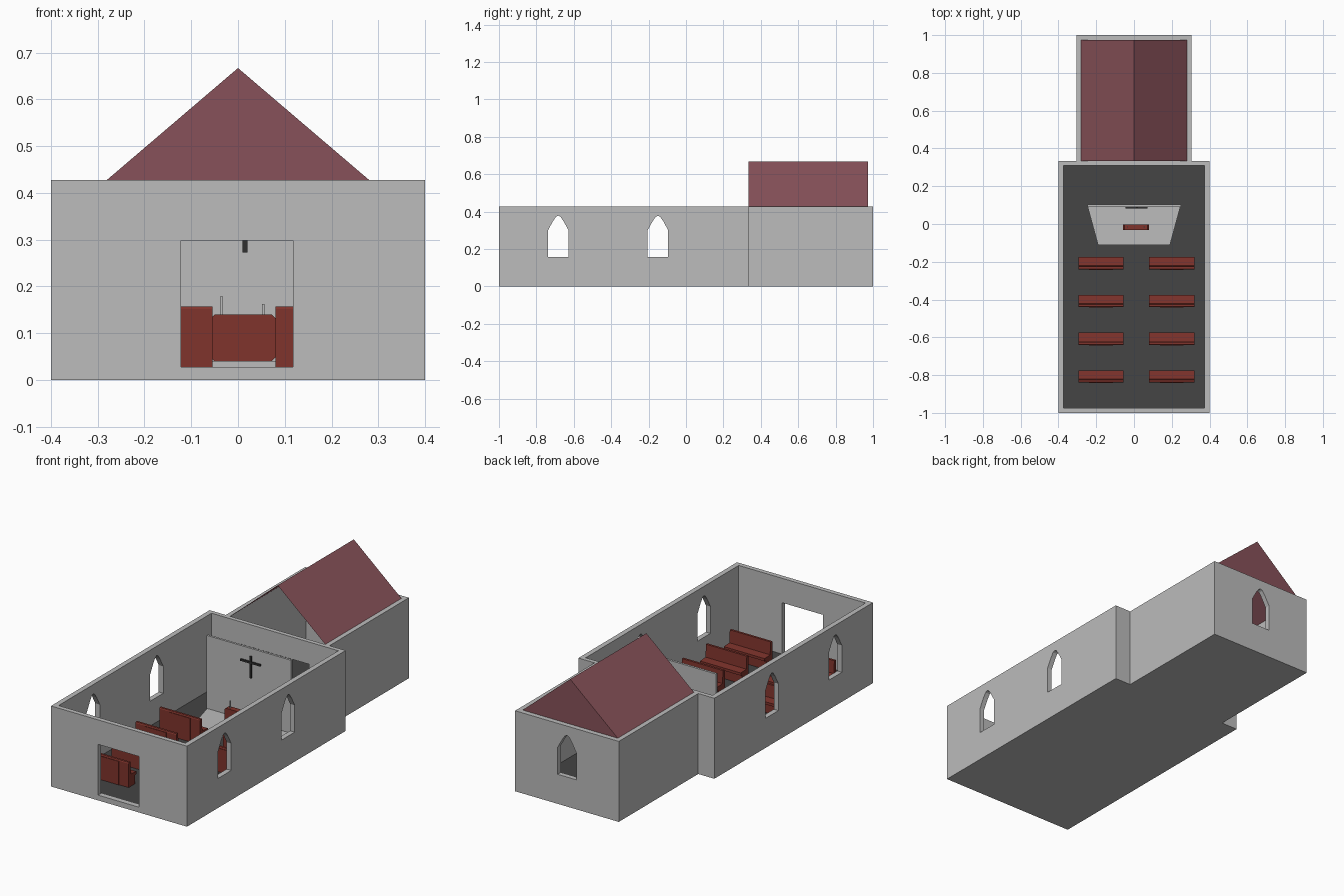
import bpy, bmesh
from mathutils import Vector

if "Cube" in bpy.data.objects:
    bpy.data.objects.remove(bpy.data.objects["Cube"])


def material(name, rgb):
    m = bpy.data.materials.new(name)
    m.diffuse_color = (*rgb, 1)
    m.use_nodes = True
    m.node_tree.nodes["Principled BSDF"].inputs["Base Color"].default_value = m.diffuse_color
    return m


STONE = material("grey stone", (0.502, 0.502, 0.502))
FLOOR = material("dark floor", (0.058, 0.058, 0.058))
TILE = material("roof maroon", (0.245, 0.083, 0.1))
WOOD = material("red wood", (0.215, 0.034, 0.025))
IRON = material("dark iron", (0.03, 0.03, 0.03))


def prism(name, pts, axis, lo, hi, mat):
    """Extrude a 2D outline along x, y or z."""
    def place(p, t):
        a, b = p
        return {"x": (t, a, b), "y": (a, t, b), "z": (a, b, t)}[axis]
    bm = bmesh.new()
    f = bm.faces.new([bm.verts.new(place(p, lo)) for p in pts])
    ext = bmesh.ops.extrude_face_region(bm, geom=[f])
    move = Vector(place((0, 0), hi - lo))
    bmesh.ops.translate(bm, vec=move, verts=[v for v in ext["geom"] if isinstance(v, bmesh.types.BMVert)])
    bmesh.ops.recalc_face_normals(bm, faces=bm.faces)
    me = bpy.data.meshes.new(name)
    bm.to_mesh(me)
    bm.free()
    me.materials.append(mat)
    ob = bpy.data.objects.new(name, me)
    bpy.context.collection.objects.link(ob)
    return ob


def box(name, x0, x1, y0, y1, z0, z1, mat):
    return prism(name, [(x0, y0), (x1, y0), (x1, y1), (x0, y1)], "z", z0, z1, mat)


def cut(target, cutter):
    cutter.hide_render = True
    mod = target.modifiers.new("cut", "BOOLEAN")
    mod.operation = "DIFFERENCE"
    mod.solver = "EXACT"
    mod.object = cutter
    bpy.context.view_layer.objects.active = target
    bpy.ops.object.modifier_apply(modifier=mod.name)
    bpy.data.objects.remove(cutter)


def window(center):
    """Pointed-arch outline."""
    half = [(0.055, 0.157), (0.055, 0.30), (0.028, 0.349), (0.012, 0.372)]
    pts = half + [(0, 0.378)] + [(-a, b) for a, b in reversed(half)]
    return [(center + a, b) for a, b in pts]


# Building shell: nave and narrower rear hall
H, FLOOR_Z = 0.428, 0.025
plan = [(-0.4, -1), (0.4, -1), (0.4, 0.333), (0.305, 0.333),
        (0.305, 1), (-0.305, 1), (-0.305, 0.333), (-0.4, 0.333)]
shell = prism("building_shell", plan, "z", 0, H, STONE)
cut(shell, box("nave_cutter", -0.373, 0.373, -0.975, 0.31, FLOOR_Z, 1, STONE))
cut(shell, box("hall_cutter", -0.28, 0.28, 0.333, 0.973, FLOOR_Z, 1, STONE))
cut(shell, box("door_cutter", -0.122, 0.118, -1.1, -0.95, 0.028, 0.298, STONE))
cut(shell, box("arch_cutter", -0.2, 0.2, 0.29, 0.36, 0.028, 0.31, STONE))
for y in (-0.683, -0.15):
    cut(shell, prism("side_window_cutter", window(y), "x", -0.6, 0.6, STONE))
cut(shell, prism("rear_window_cutter", window(0), "y", 0.95, 1.1, STONE))

# Interior floor is dark
shell.data.materials.append(FLOOR)
for p in shell.data.polygons:
    if p.normal.z > 0.9 and p.center.z < 0.0265:
        p.material_index = 1

# Rear roof: two slopes and a back gable, open at front and below
roof = prism("rear_roof", [(-0.28, H), (0.28, H), (0, 0.667)], "y", 0.333, 0.973, TILE)
bm = bmesh.new()
bm.from_mesh(roof.data)
open_faces = [f for f in bm.faces if f.normal.z < -0.9 or f.normal.y < -0.9]
bmesh.ops.delete(bm, geom=open_faces, context="FACES")
bm.to_mesh(roof.data)
bm.free()

# Stage with backing wall
prism("stage", [(-0.19, -0.112), (0.19, -0.112), (0.245, 0.09), (-0.245, 0.09)],
      "z", FLOOR_Z, 0.04, STONE)
box("stage_back_wall", -0.247, 0.25, 0.09, 0.102, FLOOR_Z, H, STONE)

# Cross on the backing wall
box("cross_upright", 0.01, 0.02, 0.081, 0.09, 0.273, 0.388, IRON)
box("cross_arm", -0.045, 0.072, 0.082, 0.0895, 0.35, 0.36, IRON)

# Altar with chamfered corners and two candles
c, x0, x1, z0, z1 = 0.008, -0.058, 0.08, 0.04, 0.14
prism("altar", [(x0 + c, z0), (x1 - c, z0), (x1, z0 + c), (x1, z1 - c),
                (x1 - c, z1), (x0 + c, z1), (x0, z1 - c), (x0, z0 + c)],
      "y", -0.032, -0.002, WOOD)
for x, top in ((-0.035, 0.178), (0.054, 0.162)):
    box("candle", x - 0.003, x + 0.003, -0.019, -0.013, 0.139, top, STONE)

# Pews: stepped profile with a raised back panel, four rows on each side of the aisle
profile = [(0, FLOOR_Z), (0, 0.152), (0.003, 0.157), (0.015, 0.157), (0.019, 0.09),
           (0.065, 0.087), (0.065, 0.073), (0.055, 0.07), (0.055, FLOOR_Z)]
for row in range(4):
    y = -0.84 + 0.2 * row
    for side, xa, xb in (("left", -0.295, -0.055), ("right", 0.08, 0.32)):
        prism(f"pew_{side}_{row + 1}", [(y + a, b) for a, b in profile], "x", xa, xb, WOOD)
        box(f"pew_panel_{side}_{row + 1}", xa + 0.057, xb - 0.057, y - 0.003, y + 0.001,
            FLOOR_Z, 0.15, WOOD)
